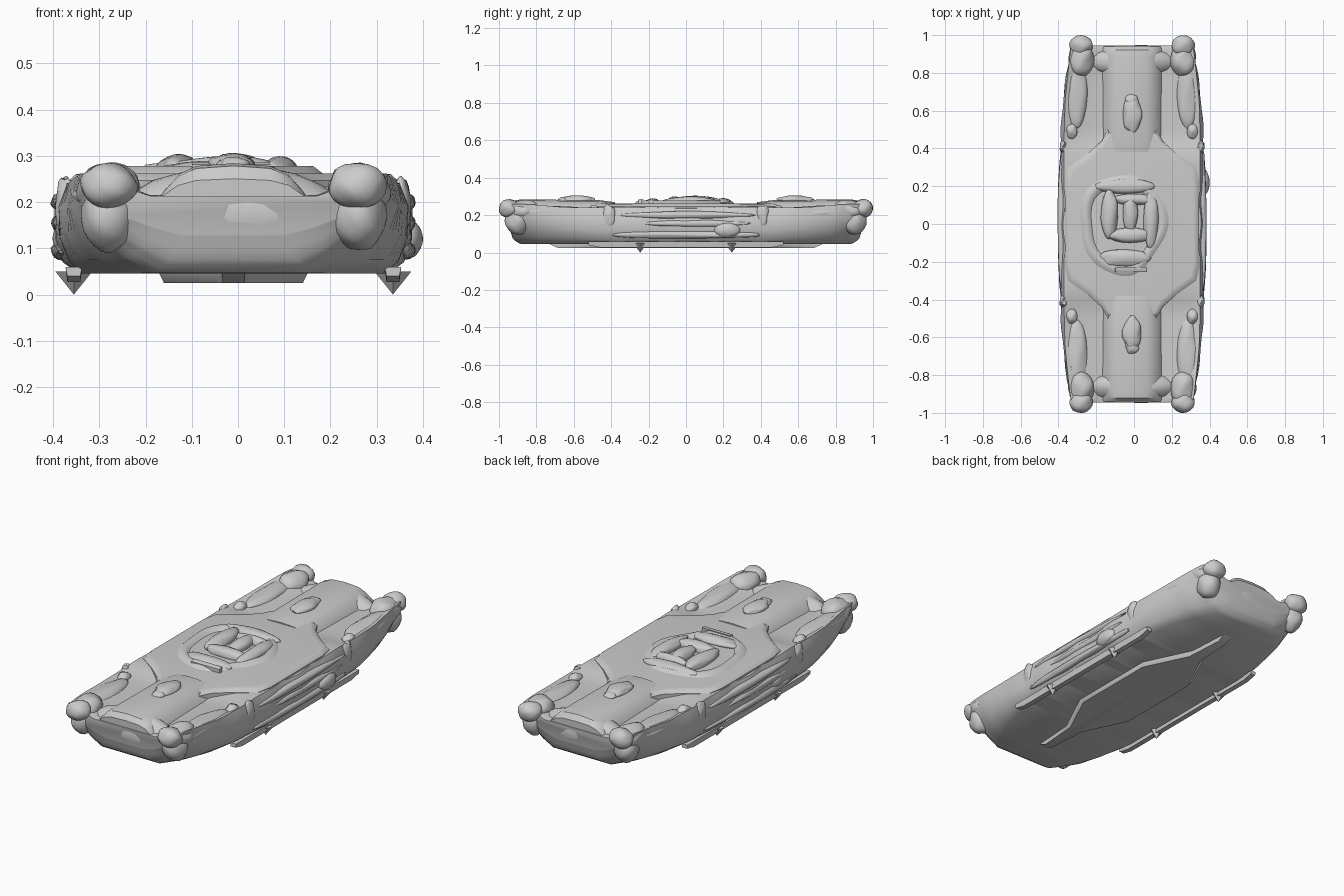
import bpy, bmesh, math
from mathutils import Vector

if "Cube" in bpy.data.objects:
    bpy.data.objects.remove(bpy.data.objects["Cube"])

CX = -0.01  # centre line of the sculpt sits slightly left


def ripple(x, y, z):
    """Smooth repeatable surface waviness between -1 and 1."""
    return math.sin(2.1 * x + 1.3 * z + 0.7) * math.cos(2.7 * y - 1.1 * x) * math.cos(1.9 * z + 0.4)


def finish(name, bm, angle=35):
    bmesh.ops.recalc_face_normals(bm, faces=bm.faces)
    me = bpy.data.meshes.new(name)
    bm.to_mesh(me)
    bm.free()
    ob = bpy.data.objects.new(name, me)
    bpy.context.collection.objects.link(ob)
    bpy.ops.object.select_all(action='DESELECT')
    ob.select_set(True)
    bpy.context.view_layer.objects.active = ob
    bpy.ops.object.shade_smooth_by_angle(angle=math.radians(angle))
    return ob


def loft(name, rings, angle=35, closed=False):
    bm = bmesh.new()
    vs = [[bm.verts.new(p) for p in r] for r in rings]
    n = len(vs[0])
    for a, b in zip(vs, vs[1:] + vs[:1] if closed else vs[1:]):
        for i in range(n):
            bm.faces.new((a[i], a[(i + 1) % n], b[(i + 1) % n], b[i]))
    if not closed:
        bm.faces.new(vs[0])
        bm.faces.new(vs[-1])
    return finish(name, bm, angle)


def prism(name, pts, layers):
    """Stack of scaled outlines: layers = (scale, z)."""
    return loft(name, [[(CX + x * s, y * s, z) for x, y in pts] for s, z in layers])


def lump(name, loc, size, wobble=0.0):
    bm = bmesh.new()
    bmesh.ops.create_icosphere(bm, subdivisions=3, radius=1)
    for v in bm.verts:
        k = 1 + 0.6 * wobble * ripple(*(v.co * 1.5 + Vector(loc) * 9))
        v.co = Vector([l + c * s * k for l, c, s in zip(loc, v.co, size)])
    return finish(name, bm, 50)


# Hull: half sections (x, z) at distances from the middle, mirrored in x and y
stations = [
    (0.00, [(.335, .045), (.365, .07), (.385, .12), (.383, .19), (.36, .235), (.33, .245), (.15, .245)]),
    (0.35, [(.335, .045), (.365, .07), (.383, .12), (.38, .19), (.36, .245), (.33, .245), (.15, .245)]),
    (0.46, [(.325, .045), (.355, .07), (.375, .12), (.377, .19), (.36, .24), (.32, .222), (.15, .22)]),
    (0.65, [(.29, .045), (.335, .075), (.362, .13), (.368, .19), (.355, .242), (.30, .228), (.17, .218)]),
    (0.80, [(.23, .045), (.285, .075), (.325, .13), (.345, .19), (.34, .255), (.28, .24), (.18, .215)]),
    (0.89, [(.17, .047), (.235, .08), (.29, .13), (.33, .19), (.33, .26), (.27, .25), (.18, .215)]),
    (0.925, [(.14, .07), (.20, .10), (.26, .14), (.32, .19), (.325, .26), (.27, .25), (.18, .215)]),
    (0.945, [(.11, .13), (.17, .145), (.24, .17), (.31, .2), (.315, .25), (.26, .24), (.18, .213)]),
]
rings = []
N = 64
for i in range(N + 1):
    y = .945 * math.sin(math.pi * (i / N - .5))
    a = abs(y)
    k = next((j for j in range(len(stations) - 1) if a <= stations[j + 1][0] + 1e-6), len(stations) - 2)
    (y0, s0), (y1, s1) = stations[k], stations[k + 1]
    t = (a - y0) / (y1 - y0)
    half = [(p[0] + (q[0] - p[0]) * t, p[1] + (q[1] - p[1]) * t) for p, q in zip(s0, s1)]
    ring = []
    for s, pts in ((1, half), (-1, half[::-1])):
        for x, z in pts:
            d = .007 * ripple(s * 3, y * 9, z * 14) if .06 < z < .24 and x > .2 else 0
            ring.append((CX + s * (x + d), y, z))
    rings.append(ring)
loft("hull", rings, 40)

# Raised central plate with diagonal shoulders running into the strips
quarter = [(.355, .22), (.34, .30), (.24, .37), (.16, .44), (.13, .50)]
outline = quarter + [(-x, y) for x, y in quarter[::-1]]
outline += [(-x, -y) for x, y in quarter] + [(x, -y) for x, y in quarter[::-1]]
prism("central_plate", outline, [(1, .2), (1, .247), (.96, .26), (.92, .262)])

# Arched strip at each end, with a bead on top
arch = [(-.165, .2), (-.15, .225), (-.12, .26), (-.08, .278), (0, .284),
        (.08, .278), (.12, .26), (.15, .225), (.165, .2)]
for s in (-1, 1):
    path = [(.38, .82), (.46, .95), (.88, 1), (.92, .93), (.94, .6)]
    loft("arched_strip", [[(CX + x, s * y, .2 + (z - .2) * h) for x, z in arch] for y, h in path])
    lump("strip_bead", (CX, s * .58, .28), (.05, .09, .026), .3)
    lump("strip_bead_tip", (CX, s * .65, .278), (.035, .04, .02), .3)
    # Rounded end wall below the strip
    lump("end_wall", (CX, s * .86, .165), (.25, .09, .11), .12)

# Corner feet: knob, ankle and limb ridge, plus a side clasp
for sx in (-1, 1):
    for sy in (-1, 1):
        x = CX + sx * .27
        lump("corner_knob", (x, sy * .945, .235), (.062, .055, .05), .15)
        lump("corner_ankle", (x, sy * .87, .225), (.068, .09, .056), .2)
        lump("corner_heel", (x, sy * .90, .17), (.06, .065, .075), .15)
        lump("limb_ridge", (CX + sx * .295, sy * .70, .215), (.06, .20, .035), .2)
        lump("side_clasp", (CX + sx * .362, sy * .41, .19), (.022, .035, .065), .3)
        lump("limb_knot", (CX + sx * .32, sy * .49, .225), (.03, .04, .025), .3)

# Side ridges and the widest points
for s in (-1, 1):
    for y, z, l in ((0, .20, .36), (.05 * s, .155, .3), (0, .095, .4)):
        lump("side_ridge", (CX + s * .372, y, z), (.022, l, .02), .2)
    lump("side_boss", (s * .37, s * .22, .12), (.03, .07, .04), .1)

# Emblem: wavy raised ring with a cluster of soft forms inside
rings = []
for i in range(48):
    a = math.tau * i / 48
    w = 1 + .04 * math.sin(3 * a + .5) + .03 * math.cos(5 * a)
    rings.append([(-.06 + (.20 + dr) * w * math.cos(a), (.235 + dr) * w * math.sin(a), z)
                  for dr, z in ((-.035, .255), (-.012, .276), (.012, .278), (.04, .255))])
loft("emblem_ring", rings, 50, closed=True)
for x, y, z, rx, ry, rz in (
        (-.05, .20, .267, .16, .04, .024), (-.13, .05, .27, .045, .13, .034),
        (.09, .02, .268, .04, .15, .031), (-.02, .06, .27, .04, .10, .033),
        (-.02, -.06, .27, .12, .04, .03), (-.05, -.18, .265, .14, .045, .024),
        (.0, .13, .268, .11, .03, .028)):
    lump("emblem_form", (x, y, z), (rx, ry, rz), .2)
prism("emblem_bar", [(-.09, -.235), (.08, -.235), (.08, -.255), (-.09, -.255)],
      [(1, .25), (1, .281), (.97, .285)])

# Underside: shallow keel plate with bars, side rails and small pointed feet
keel = [(.16, .25), (.04, .5), (.025, .73), (-.025, .73), (-.04, .5), (-.16, .25),
        (-.16, -.25), (-.04, -.5), (-.025, -.73), (.025, -.73), (.04, -.5), (.16, -.25)]
prism("keel_plate", keel, [(.94, .025), (1, .045), (1, .06)])
for s in (-1, 1):
    x = s * .345
    loft("bottom_rail", [[(CX + x - .018, y, .06), (CX + x + .018, y, .06),
                          (CX + x + .014, y, z), (CX + x - .014, y, z)]
                         for y, z in ((-.52, .04), (-.46, .027), (.46, .027), (.52, .04))])
    for y in (-.245, .245):
        bm = bmesh.new()
        bmesh.ops.create_cone(bm, segments=4, radius1=0, radius2=.04, depth=.05, cap_ends=True)
        bmesh.ops.translate(bm, verts=bm.verts, vec=(CX + x, y, .025))
        finish("pointed_foot", bm)
